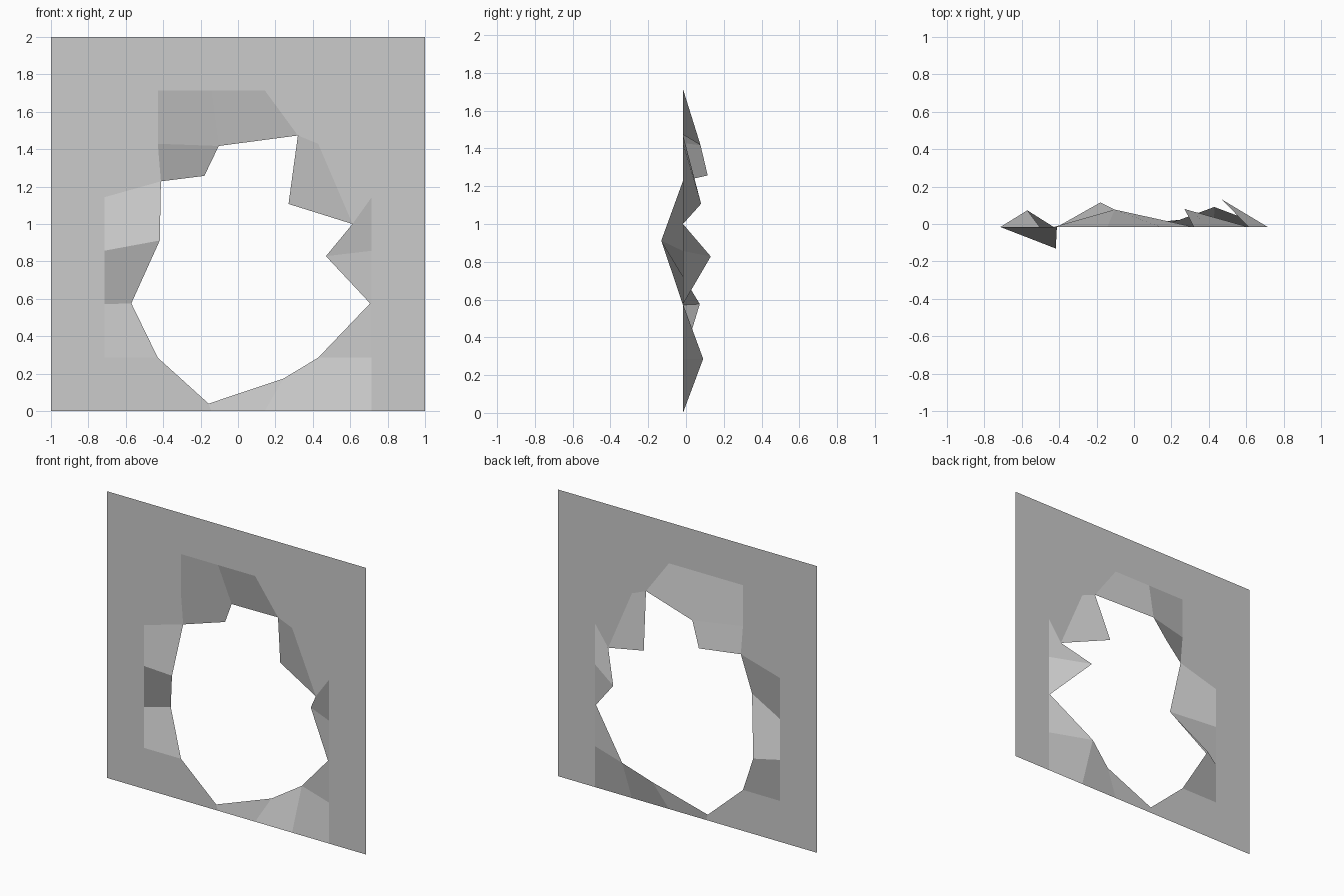
import bpy, bmesh

if "Cube" in bpy.data.objects:
    bpy.data.objects.remove(bpy.data.objects["Cube"])

N = 7            # panel is a 7 x 7 grid
S = 2 / N        # cell size
Y = -0.016       # depth of the flat panel

# jagged rim of the hole: (column, row) -> x, y, z
rim = {
    (2, 4): (-0.412, Y, 1.228), (3, 4): (-0.18, 0.115, 1.257),
    (3, 5): (-0.103, 0.077, 1.417), (4, 5): (0.32, Y, 1.473),
    (4, 4): (0.27, 0.08, 1.107), (5, 4): (0.612, Y, 1.0),
    (5, 3): (0.47, 0.131, 0.828), (5, 2): (0.706, Y, 0.576),
    (5, 1): (0.429, 0.091, 0.286), (4, 1): (0.243, 0.022, 0.174),
    (3, 1): (-0.157, Y, 0.04), (2, 1): (-0.429, Y, 0.286),
    (2, 2): (-0.57, 0.073, 0.576), (2, 3): (-0.418, -0.131, 0.912),
}
# cells broken out of the panel
hole = {(i, j) for i in (2, 3, 4) for j in (1, 2, 3)} | {(3, 4)}

# broken wall panel
bm = bmesh.new()
v = {(i, j): bm.verts.new(rim.get((i, j), (-1 + i * S, Y, j * S)))
     for i in range(N + 1) for j in range(N + 1)}
for i in range(N):
    for j in range(N):
        if (i, j) not in hole:
            bm.faces.new((v[i, j], v[i + 1, j], v[i + 1, j + 1], v[i, j + 1]))
mesh = bpy.data.meshes.new("broken_wall_panel")
bm.to_mesh(mesh)
bm.free()
bpy.context.collection.objects.link(bpy.data.objects.new("broken_wall_panel", mesh))
